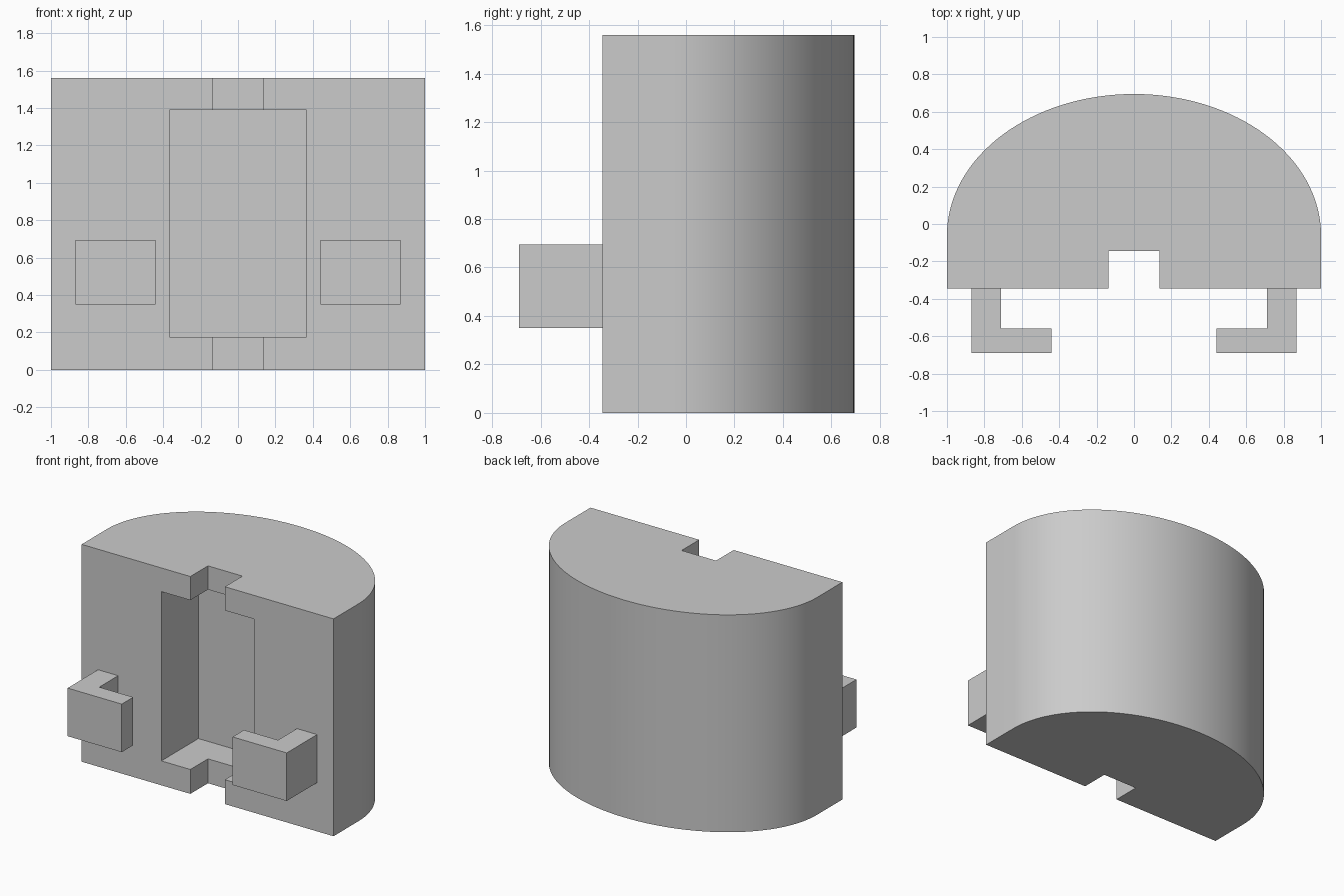
import bpy, bmesh, math

cube = bpy.data.objects.get("Cube")
if cube:
    bpy.data.objects.remove(cube, do_unlink=True)

HEIGHT = 1.56
FRONT = -0.345      # flat front face
BACK = 0.695        # crown of the rounded back
SPRING = -0.06      # where the straight sides start to curve

grey = bpy.data.materials.new("plain_grey")
grey.use_nodes = True
grey.diffuse_color = (0.6, 0.6, 0.6, 1)
grey.node_tree.nodes["Principled BSDF"].inputs["Base Color"].default_value = (0.6, 0.6, 0.6, 1)


def prism(name, outline, z0, z1):
    """Extrude a flat outline from z0 up to z1."""
    bm = bmesh.new()
    base = bm.faces.new([bm.verts.new((x, y, z0)) for x, y in outline])
    top = bmesh.ops.extrude_face_region(bm, geom=[base])["geom"]
    verts = [v for v in top if isinstance(v, bmesh.types.BMVert)]
    bmesh.ops.translate(bm, verts=verts, vec=(0, 0, z1 - z0))
    bmesh.ops.recalc_face_normals(bm, faces=bm.faces)
    mesh = bpy.data.meshes.new(name)
    bm.to_mesh(mesh)
    bm.free()
    mesh.materials.append(grey)
    obj = bpy.data.objects.new(name, mesh)
    bpy.context.collection.objects.link(obj)
    return obj


def activate(obj):
    bpy.ops.object.select_all(action='DESELECT')
    obj.select_set(True)
    bpy.context.view_layer.objects.active = obj


def cut_box(target, half_width, depth_y, z0, z1):
    """Cut a centred box into the front of the target."""
    w, y = half_width, FRONT - 0.2
    cutter = prism("cutter", [(-w, y), (w, y), (w, depth_y), (-w, depth_y)], z0, z1)
    cutter.hide_render = True
    mod = target.modifiers.new("cut", 'BOOLEAN')
    mod.operation = 'DIFFERENCE'
    mod.solver = 'EXACT'
    mod.object = cutter
    activate(target)
    bpy.ops.object.modifier_apply(modifier=mod.name)
    bpy.data.objects.remove(cutter, do_unlink=True)


# Body: flat front, straight sides, half-elliptical back
segments = 64
arc = [(math.cos(math.pi * i / segments),
        SPRING + (BACK - SPRING) * math.sin(math.pi * i / segments))
       for i in range(segments + 1)]
body = prism("body", [(-1, FRONT), (1, FRONT)] + arc, 0, HEIGHT)

# Deep front pocket, and a shallower slot running the full height
cut_box(body, 0.367, 0.075, 0.175, 1.39)
cut_box(body, 0.137, -0.145, -0.2, HEIGHT + 0.2)
activate(body)
bpy.ops.object.shade_smooth_by_angle(angle=math.radians(30))

# Hooked arms on the front, turning inward
hook = [(0.87, FRONT), (0.71, FRONT), (0.71, -0.56),
        (0.44, -0.56), (0.44, -0.69), (0.87, -0.69)]
for side, sign in (("left", 1), ("right", -1)):
    prism(side + "_hook_arm", [(sign * x, y) for x, y in hook], 0.35, 0.695)
